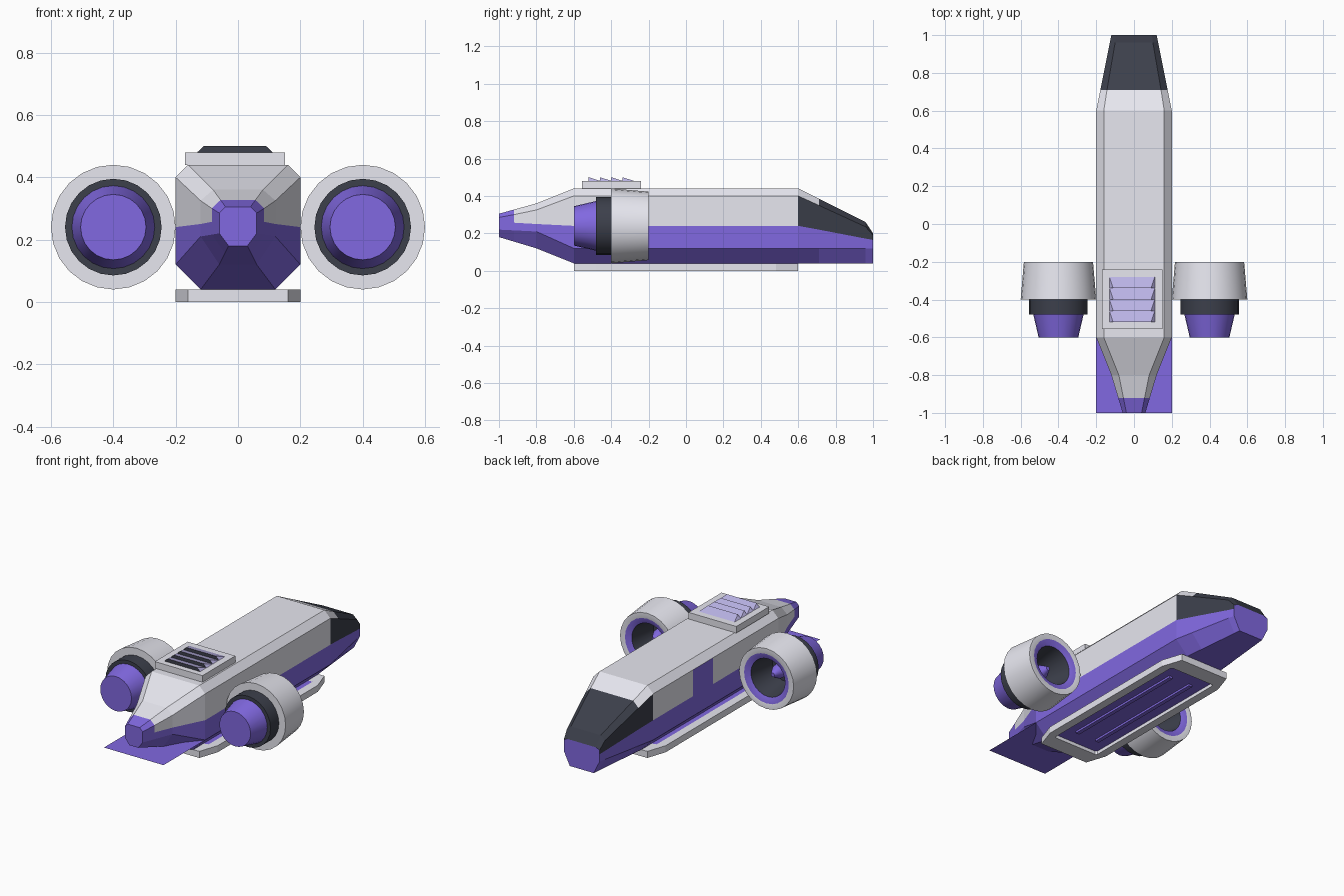
import bpy, bmesh
from math import sin, cos, tau, radians

if "Cube" in bpy.data.objects:
    bpy.data.objects.remove(bpy.data.objects["Cube"])


def material(name, rgb):
    m = bpy.data.materials.new(name)
    m.diffuse_color = (*rgb, 1)
    m.use_nodes = True
    m.node_tree.nodes["Principled BSDF"].inputs["Base Color"].default_value = m.diffuse_color
    return m


MATS = [material("hull_white", (0.8, 0.8, 0.87)),
        material("purple", (0.22, 0.14, 0.75)),
        material("dark", (0.045, 0.05, 0.07)),
        material("lilac", (0.5, 0.46, 0.8))]
WHITE, PURPLE, DARK, LILAC = range(4)


def finish(name, bm):
    bmesh.ops.recalc_face_normals(bm, faces=bm.faces[:])
    me = bpy.data.meshes.new(name)
    bm.to_mesh(me)
    bm.free()
    for m in MATS:
        me.materials.append(m)
    ob = bpy.data.objects.new(name, me)
    bpy.context.collection.objects.link(ob)
    return ob


def loft(name, rings, mat, caps=(PURPLE, PURPLE), closed=False):
    """Skin a list of rings; mat(segment, side) picks the face colour."""
    bm = bmesh.new()
    vs = [[bm.verts.new(p) for p in r] for r in rings]
    n = len(vs[0])
    for i in range(len(vs) if closed else len(vs) - 1):
        a, b = vs[i], vs[(i + 1) % len(vs)]
        for j in range(n):
            k = (j + 1) % n
            bm.faces.new((a[j], a[k], b[k], b[j])).material_index = mat(i, j)
    if not closed:
        for ring, c in zip((vs[0], vs[-1]), caps):
            bm.faces.new(ring).material_index = c
    return finish(name, bm)


def rect(x0, x1, y0, y1, z):
    return [(x0, y0, z), (x1, y0, z), (x1, y1, z), (x0, y1, z)]


def box(name, x0, x1, y0, y1, z0, z1, c):
    return loft(name, [rect(x0, x1, y0, y1, z0), rect(x0, x1, y0, y1, z1)],
                lambda i, j: c, (c, c))


def plate(name, pts, c):
    bm = bmesh.new()
    bm.faces.new([bm.verts.new(p) for p in pts]).material_index = c
    return finish(name, bm)


# Fuselage: y, top half-width, top z, side half-width, shoulder z, stripe z,
# lower z, bottom half-width, bottom z
SECTIONS = [
    (-1.0, .04, .305, .06, .285, .26, .22, .03, .18),
    (-.92, .056, .327, .084, .30, .257, .216, .042, .156),
    (-.8, .08, .36, .12, .325, .25, .21, .06, .12),
    (-.6, .16, .44, .2, .40, .24, .12, .12, .04),
    (.6, .16, .44, .2, .40, .24, .12, .12, .04),
    (.71, .143, .385, .178, .35, .22, .12, .109, .04),
    (.96, .10, .26, .128, .235, .172, .12, .084, .04),
    (1.0, .095, .20, .12, .19, .165, .12, .08, .04)]


def section(y, tw, tz, sw, sz, mz, lz, bw, bz):
    half = [(bw, bz), (sw, lz), (sw, mz), (sw, sz), (tw, tz)]
    return [(-x, y, z) for x, z in half] + [(x, y, z) for x, z in half[::-1]]


def hull_colour(seg, side):
    if side in (0, 1, 7, 8, 9) or seg == 0:
        return PURPLE
    if seg >= 5 or (seg == 4 and side in (2, 6)):
        return DARK
    return WHITE


loft("fuselage", [section(*s) for s in SECTIONS], hull_colour)

# Tail plate and side door
plate("tail_plate", rect(-.2, .2, -1, -.6, .12), PURPLE)
plate("side_door", [(-.201, .03, .12), (-.201, .03, .40),
                    (-.201, .22, .40), (-.201, .22, .12)], PURPLE)

# Engines: radius, y, colour of the band leading to the point
ENGINE = [(.105, -.6, PURPLE), (.133, -.48, PURPLE), (.155, -.48, DARK),
          (.155, -.4, DARK), (.2, -.4, WHITE), (.183, -.2, WHITE),
          (.15, -.2, WHITE), (.115, -.215, PURPLE), (.085, -.38, DARK),
          (.045, -.38, DARK), (.04, -.31, PURPLE), (.012, -.26, PURPLE)]
SIDES = 24
for side, cx in (("left", -.4), ("right", .4)):
    rings = [[(cx + r * cos(tau * k / SIDES), y, .24 + r * sin(tau * k / SIDES))
              for k in range(SIDES)] for r, y, _ in ENGINE]
    eng = loft("engine_" + side, rings, lambda i, j: ENGINE[i + 1][2])
    bpy.ops.object.select_all(action='DESELECT')
    eng.select_set(True)
    bpy.context.view_layer.objects.active = eng
    bpy.ops.object.shade_smooth_by_angle(angle=radians(25))


# Belly pad: chamfered frame around a sunken panel with two rails
def pad_ring(x, y, cx, cy, z):
    return [(-x, -y + cy, z), (-x + cx, -y, z), (x - cx, -y, z), (x, -y + cy, z),
            (x, y - cy, z), (x - cx, y, z), (-x + cx, y, z), (-x, y - cy, z)]


loft("belly_frame", [pad_ring(.2, .6, .04, .12, .04), pad_ring(.2, .6, .04, .12, 0),
                     pad_ring(.15, .5, .01, .01, 0), pad_ring(.15, .5, .01, .01, .04)],
     lambda i, j: WHITE, closed=True)
box("belly_panel", -.15, .15, -.5, .5, .02, .04, PURPLE)
for side, x in (("left", -.07), ("right", .07)):
    box("belly_rail_" + side, x - .012, x + .012, -.4, .4, .008, .02, PURPLE)

# Roof vent with four sawtooth slats
box("vent_base", -.17, .15, -.555, -.24, .44, .48, WHITE)
for n in range(4):
    y = -.52 + .06 * n
    bm = bmesh.new()
    a, b, c, d, e, f = [bm.verts.new(p) for p in (
        (-.13, y, .48), (.11, y, .48), (.09, y, .50), (-.11, y, .50),
        (.11, y + .06, .481), (-.13, y + .06, .481))]
    for face, col in (((a, b, c, d), DARK), ((d, c, e, f), LILAC),
                      ((b, e, c), LILAC), ((a, d, f), LILAC), ((a, f, e, b), DARK)):
        bm.faces.new(face).material_index = col
    finish(f"vent_slat_{n + 1}", bm)
